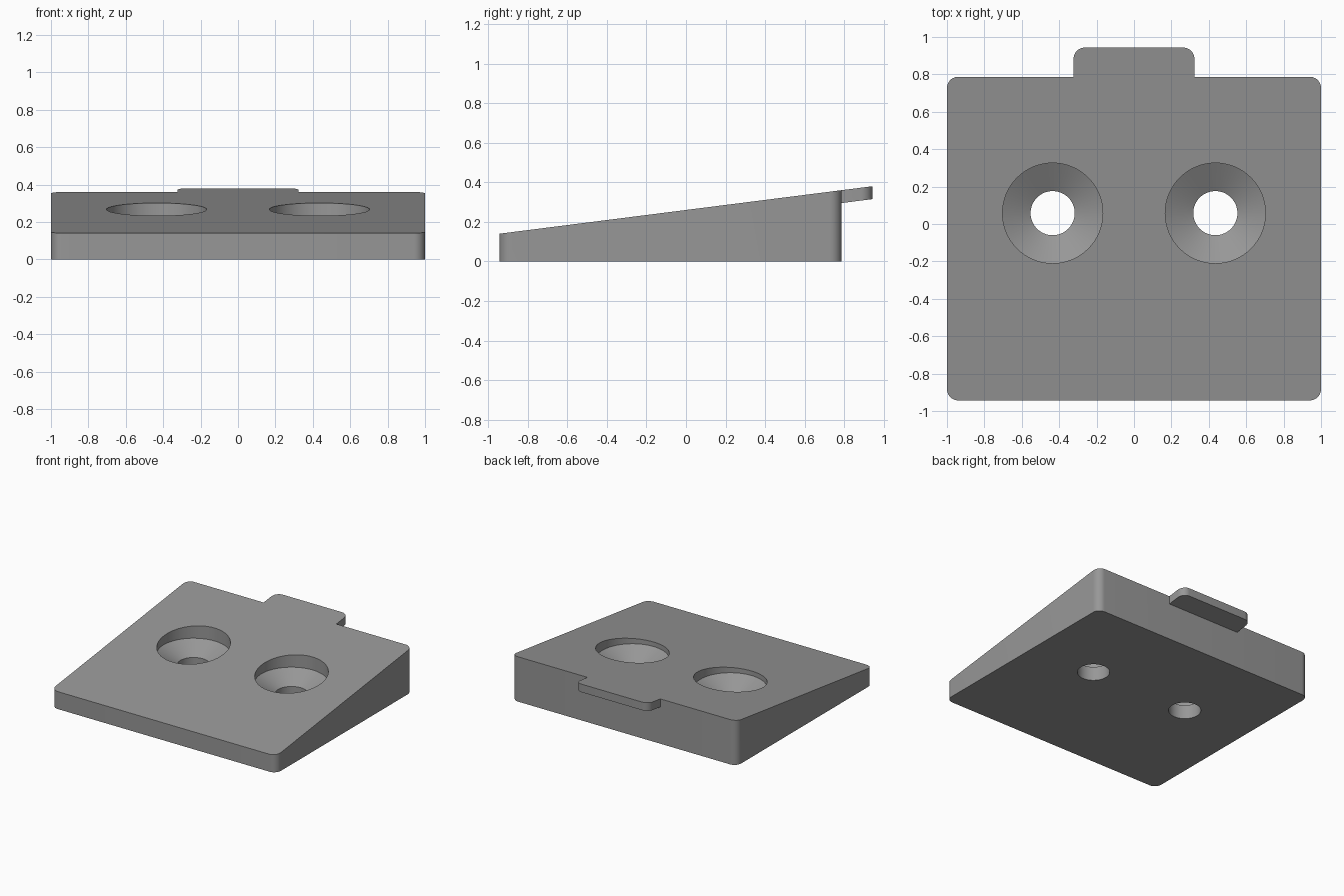
import bpy, bmesh, math

if "Cube" in bpy.data.objects:
    bpy.data.objects.remove(bpy.data.objects["Cube"])

FRONT, BACK, TAB_END = -0.943, 0.787, 0.943
SLOPE = 0.22 / (BACK - FRONT)

grey = bpy.data.materials.new("mid grey")
grey.diffuse_color = (0.31, 0.31, 0.31, 1)
grey.use_nodes = True
grey.node_tree.nodes["Principled BSDF"].inputs["Base Color"].default_value = grey.diffuse_color


def top_z(y):
    return 0.14 + (y - FRONT) * SLOPE


def outline(hx, y0, y1, r_front, r_back, n=10):
    """Counter-clockwise rectangle with rounded corners."""
    pts = []
    for sx, y, sy, r, start in ((1, y0, 1, r_front, -90), (1, y1, -1, r_back, 0),
                                (-1, y1, -1, r_back, 90), (-1, y0, 1, r_front, 180)):
        if r == 0:
            pts.append((sx * hx, y))
            continue
        for i in range(n + 1):
            a = math.radians(start + 90 * i / n)
            pts.append((sx * (hx - r) + r * math.cos(a), y + sy * r + r * math.sin(a)))
    return pts


def loft(name, rings):
    """Closed solid from a stack of rings, bottom to top."""
    bm = bmesh.new()
    loops = [[bm.verts.new(p) for p in ring] for ring in rings]
    for a, b in zip(loops, loops[1:]):
        for i in range(len(a)):
            j = (i + 1) % len(a)
            bm.faces.new((a[i], a[j], b[j], b[i]))
    bm.faces.new(loops[0][::-1])
    bm.faces.new(loops[-1])
    bmesh.ops.recalc_face_normals(bm, faces=bm.faces)
    me = bpy.data.meshes.new(name)
    bm.to_mesh(me)
    bm.free()
    me.materials.append(grey)
    ob = bpy.data.objects.new(name, me)
    bpy.context.collection.objects.link(ob)
    return ob


def activate(ob):
    bpy.ops.object.select_all(action='DESELECT')
    ob.select_set(True)
    bpy.context.view_layer.objects.active = ob


# Sloped wedge with rounded vertical corners
pts = outline(1.0, FRONT, BACK, 0.06, 0.06)
wedge = loft("wedge_body", [[(x, y, 0) for x, y in pts],
                            [(x, y, top_z(y)) for x, y in pts]])

# Tab continuing the slope beyond the back edge
pts = outline(0.323, BACK, TAB_END, 0, 0.06)
tab = loft("back_tab", [[(x, y, top_z(y) - 0.065) for x, y in pts],
                        [(x, y, top_z(y)) for x, y in pts]])

# Two countersunk screw holes
SEG = 64
PROFILE = ((0.118, -0.1), (0.118, 0.112), (0.268, 0.197), (0.268, 0.5))
for cx in (-0.435, 0.435):
    rings = [[(cx + r * math.cos(2 * math.pi * i / SEG),
               0.058 + r * math.sin(2 * math.pi * i / SEG), z) for i in range(SEG)]
             for r, z in PROFILE]
    cutter = loft("screw_hole_cutter", rings)
    cutter.hide_render = True
    activate(wedge)
    mod = wedge.modifiers.new("screw_hole", 'BOOLEAN')
    mod.operation = 'DIFFERENCE'
    mod.solver = 'EXACT'
    mod.object = cutter
    bpy.ops.object.modifier_apply(modifier=mod.name)
    bpy.data.objects.remove(cutter, do_unlink=True)

# Smooth round walls, crisp edges
for ob in (wedge, tab):
    activate(ob)
    bpy.ops.object.shade_smooth_by_angle(angle=math.radians(25))
